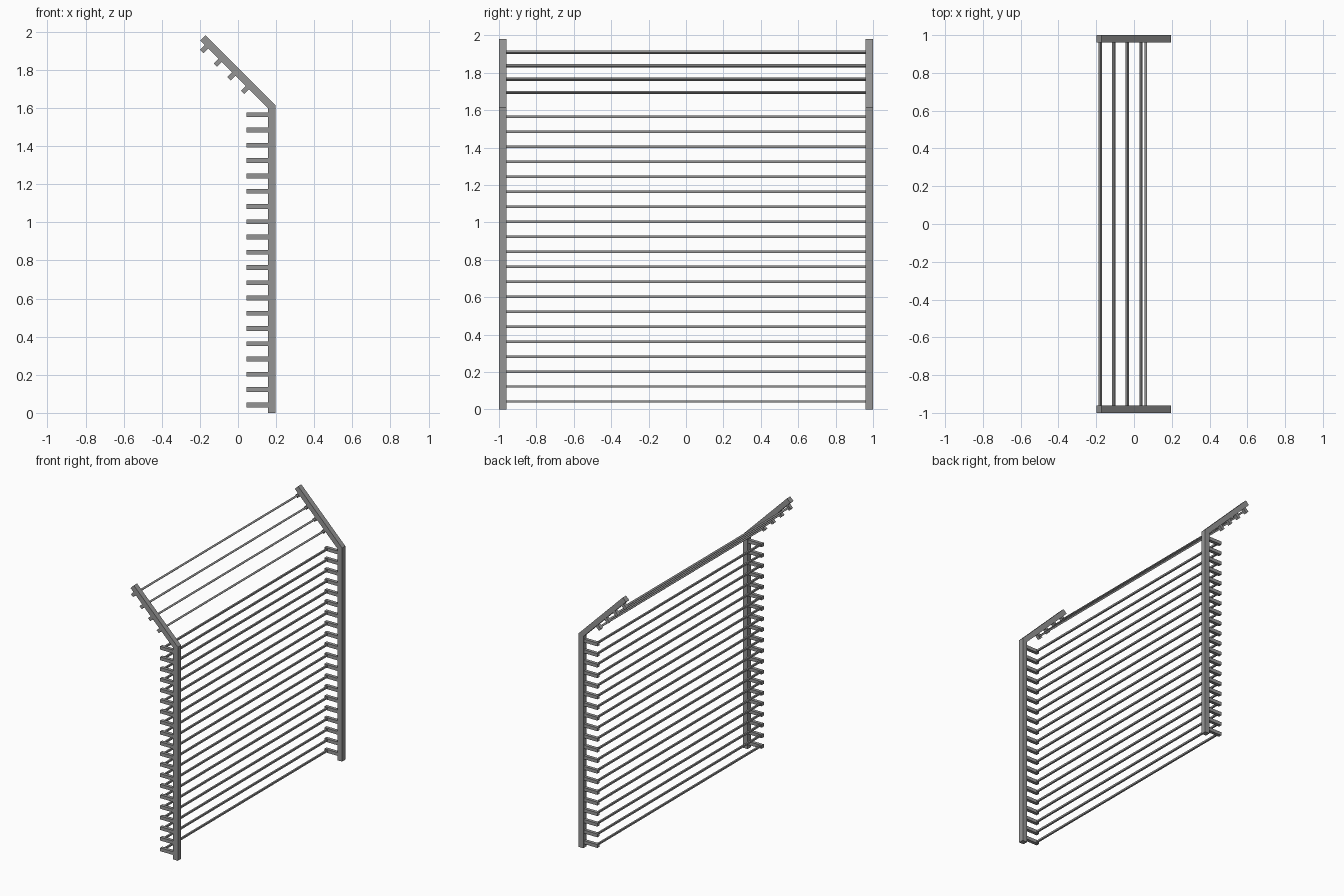
import bpy
import bmesh
from math import radians
from mathutils import Matrix, Vector

cube = bpy.data.objects.get("Cube")
if cube:
    bpy.data.objects.remove(cube, do_unlink=True)

steel = bpy.data.materials.new("grey_steel")
steel.use_nodes = True
GREY = (0.3, 0.3, 0.3, 1)
steel.diffuse_color = GREY
steel.node_tree.nodes["Principled BSDF"].inputs["Base Color"].default_value = GREY

POST_Y = 0.98      # centre line of each post
POST_W = 0.039
ARM_W = 0.025
WIRE_W = 0.013


def finish(name, bm):
    bmesh.ops.recalc_face_normals(bm, faces=bm.faces)
    mesh = bpy.data.meshes.new(name)
    bm.to_mesh(mesh)
    bm.free()
    mesh.materials.append(steel)
    obj = bpy.data.objects.new(name, mesh)
    bpy.context.scene.collection.objects.link(obj)
    return obj


def bar(name, centre, size, tilt=0):
    """Box with its own size, turned about the y axis."""
    bm = bmesh.new()
    bmesh.ops.create_cube(bm, size=1)
    bm.transform(Matrix.Translation(Vector(centre))
                 @ Matrix.Rotation(radians(tilt), 4, 'Y')
                 @ Matrix.Diagonal((*size, 1)))
    return finish(name, bm)


def post(name, y):
    """Upright with an angled overhang, extruded from its side profile."""
    profile = [(0.158, 0), (0.197, 0), (0.197, 1.613),
               (-0.171, 1.981), (-0.198, 1.954), (0.158, 1.598)]
    bm = bmesh.new()
    face = bm.faces.new([bm.verts.new((x, y - POST_W / 2, z)) for x, z in profile])
    side = bmesh.ops.extrude_face_region(bm, geom=[face])
    moved = [v for v in side["geom"] if isinstance(v, bmesh.types.BMVert)]
    bmesh.ops.translate(bm, verts=moved, vec=(0, POST_W, 0))
    return finish(name, bm)


# Posts
ENDS = (("front", -POST_Y), ("back", POST_Y))
for end, y in ENDS:
    post(f"{end}_post", y)

# Upright rows: a short arm on each post and a wire between them
for i in range(20):
    z = 0.042 + i * 0.0801
    for end, y in ENDS:
        bar(f"{end}_arm_{i + 1}", (0.104, y, z), (0.118, ARM_W, ARM_W))
    bar(f"wire_{i + 1}", (0.062, 0, z), (WIRE_W, 2 * POST_Y, WIRE_W))

# Overhang rows: tilted clips below the sloping part, with wires
for i in range(4):
    x, z = 0.037 - i * 0.0715, 1.694 + i * 0.0715
    for end, y in ENDS:
        bar(f"{end}_clip_{i + 1}", (x + 0.002, y, z + 0.002),
            (ARM_W, ARM_W, 0.042), 45)
    bar(f"overhang_wire_{i + 1}", (x, 0, z), (WIRE_W, 2 * POST_Y, WIRE_W), 45)
